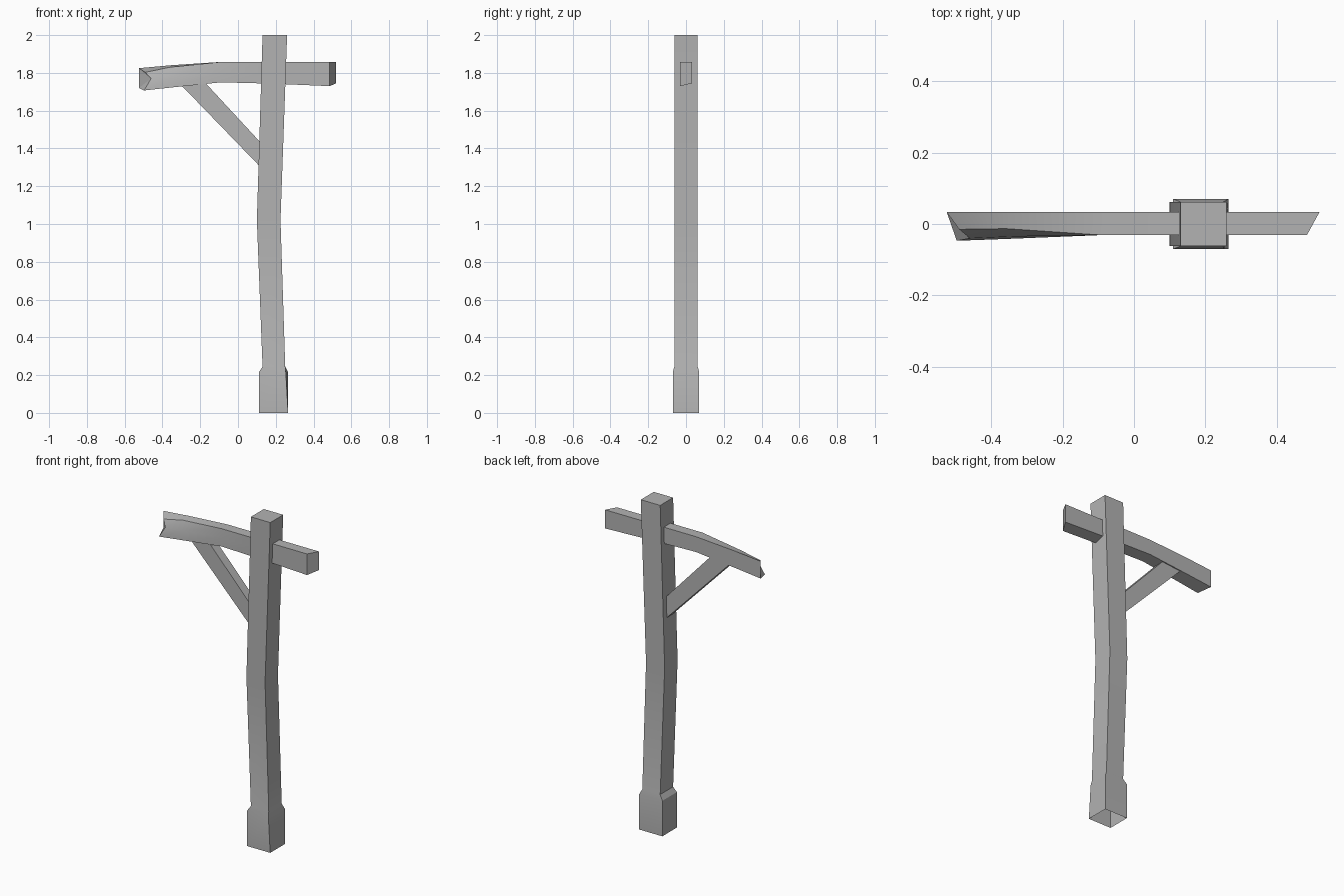
import bpy
import bmesh
import math

cube = bpy.data.objects.get("Cube")
if cube:
    bpy.data.objects.remove(cube, do_unlink=True)

# One plain weathered grey for everything
grey = bpy.data.materials.new("weathered_grey")
grey.use_nodes = True
colour = (0.45, 0.45, 0.45, 1)
grey.diffuse_color = colour
for node in grey.node_tree.nodes:
    if node.type == 'BSDF_PRINCIPLED':
        node.inputs["Base Color"].default_value = colour
        node.inputs["Roughness"].default_value = 0.8


def loft(name, rings, cap_start=True, cap_end=True):
    """Skin matching rings of points; caps fan out from each ring's first point."""
    bm = bmesh.new()
    loops = [[bm.verts.new(p) for p in ring] for ring in rings]
    for a, b in zip(loops, loops[1:]):
        for i in range(len(a)):
            j = (i + 1) % len(a)
            bm.faces.new((a[i], a[j], b[j], b[i]))
    for loop, wanted in ((loops[0], cap_start), (loops[-1], cap_end)):
        if wanted:
            for i in range(1, len(loop) - 1):
                bm.faces.new((loop[0], loop[i], loop[i + 1]))
    bmesh.ops.recalc_face_normals(bm, faces=bm.faces[:])
    mesh = bpy.data.meshes.new(name)
    bm.to_mesh(mesh)
    bm.free()
    mesh.materials.append(grey)
    obj = bpy.data.objects.new(name, mesh)
    bpy.context.collection.objects.link(obj)
    bpy.ops.object.select_all(action='DESELECT')
    obj.select_set(True)
    bpy.context.view_layer.objects.active = obj
    bpy.ops.object.shade_smooth_by_angle(angle=math.radians(25))
    return obj


def post_ring(x0, x1, half, z, skew=0):
    return [(x0, -half, z), (x1 - skew, -half, z), (x1, half, z), (x0, half, z)]


# Post: flared foot, open underneath, with a gently bowed shaft
loft("post", [
    post_ring(0.11, 0.265, 0.07, 0),
    post_ring(0.11, 0.265, 0.07, 0.215, 0.012),
    post_ring(0.13, 0.25, 0.062, 0.245),
    post_ring(0.10, 0.225, 0.062, 1.02),
    post_ring(0.13, 0.26, 0.062, 2),
], cap_start=False)


# Crossbeam: rings run front middle, front top, back top, back bottom, front bottom
def beam_ring(x_front, x_back, top, bottom):
    middle = (top + bottom) / 2
    return [(x_front, -0.031, middle), (x_front, -0.031, top), (x_back, 0.033, top),
            (x_back, 0.033, bottom + 0.015), (x_front, -0.031, bottom)]


# The long arm is hewn away along its front top edge and notched at the tip
tip = [(-0.46, -0.04, 1.77), (-0.49, -0.015, 1.803), (-0.525, 0.033, 1.825),
       (-0.525, 0.033, 1.72), (-0.497, -0.047, 1.707)]
hewn = [(-0.34, -0.035, 1.78), (-0.36, -0.013, 1.83), (-0.36, 0.033, 1.84),
        (-0.36, 0.033, 1.738), (-0.36, -0.042, 1.722)]
loft("crossbeam", [
    tip,
    hewn,
    beam_ring(-0.09, -0.09, 1.858, 1.75),
    beam_ring(0.18, 0.18, 1.858, 1.743),
    beam_ring(0.485, 0.52, 1.858, 1.73),
])

# Brace: a diagonal strut whose ends bury into the beam and the post
profile = [(-0.32, 1.755), (-0.18, 1.755), (0.13, 1.42), (0.13, 1.29)]
loft("brace", [[(x, y, z) for x, z in profile] for y in (-0.028, 0.028)])
